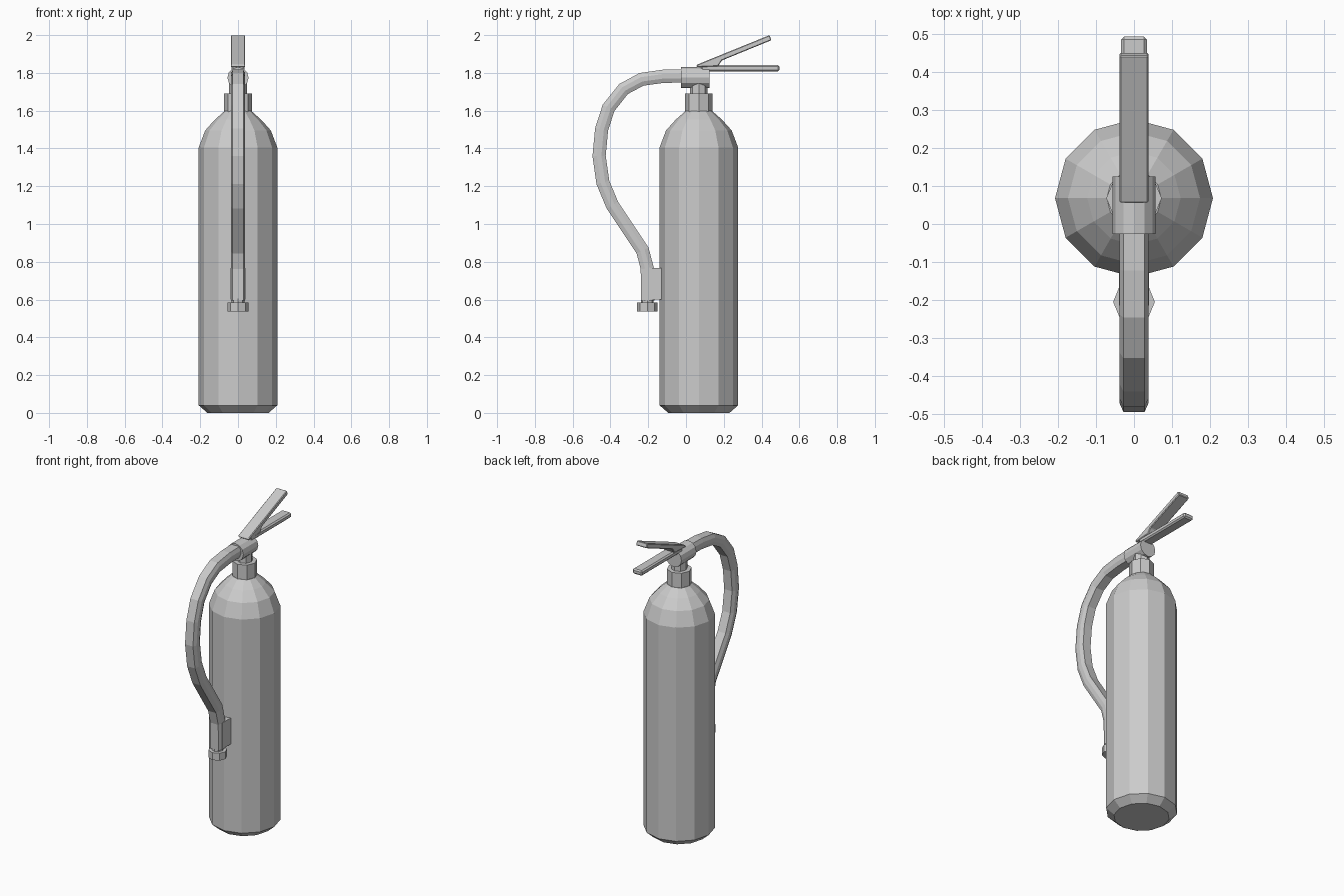
import bpy, bmesh, math
from mathutils import Vector

if "Cube" in bpy.data.objects:
    bpy.data.objects.remove(bpy.data.objects["Cube"])


def finish(name, bm):
    bmesh.ops.recalc_face_normals(bm, faces=bm.faces)
    mesh = bpy.data.meshes.new(name)
    bm.to_mesh(mesh)
    bm.free()
    obj = bpy.data.objects.new(name, mesh)
    bpy.context.collection.objects.link(obj)
    return obj


def loft(name, rings):
    """Skin a list of equal-length closed rings and cap both ends."""
    bm = bmesh.new()
    loops = [[bm.verts.new(p) for p in ring] for ring in rings]
    n = len(loops[0])
    for a, b in zip(loops, loops[1:]):
        for i in range(n):
            j = (i + 1) % n
            bm.faces.new((a[i], a[j], b[j], b[i]))
    bm.faces.new(loops[0])
    bm.faces.new(loops[-1])
    return finish(name, bm)


def lathe(name, profile, sides, y):
    """Upright turned part from (radius, z) pairs."""
    angles = [math.tau * i / sides for i in range(sides)]
    return loft(name, [[(r * math.cos(a), y + r * math.sin(a), z) for a in angles]
                       for r, z in profile])


def bar(name, outline, half_width, bevel=0.0):
    """Extrude a (y, z) outline symmetrically across x."""
    obj = loft(name, [[(x, y, z) for y, z in outline] for x in (-half_width, half_width)])
    if bevel:
        mod = obj.modifiers.new("Bevel", 'BEVEL')
        mod.width = bevel
        mod.segments = 1
    return obj


BODY_Y = 0.068

# Cylinder body with chamfered foot and domed shoulder
lathe("tank", [(0.162, 0), (0.208, 0.04), (0.208, 1.405), (0.174, 1.495),
               (0.123, 1.552), (0.072, 1.597)], 12, BODY_Y)

# Neck collar and valve stem
lathe("neck_collar", [(0.073, 1.59), (0.073, 1.69)], 8, BODY_Y)
lathe("valve_stem", [(0.047, 1.68), (0.047, 1.76)], 8, BODY_Y)

# Horizontal valve barrel
circle = [math.tau * i / 12 for i in range(12)]
loft("valve_barrel", [[(0.056 * math.cos(a), y, 1.775 + 0.056 * math.sin(a)) for a in circle]
                      for y in (-0.026, 0.125)])

# Hose swept along its curve in the yz plane
path = [Vector(p) for p in [
    (0.0, 1.784), (-0.12, 1.782), (-0.235, 1.766), (-0.33, 1.715), (-0.41, 1.615),
    (-0.447, 1.5), (-0.46, 1.36), (-0.44, 1.22), (-0.39, 1.1), (-0.30, 0.965),
    (-0.23, 0.86), (-0.205, 0.765), (-0.203, 0.595)]]
quarter = [(0.038, 0.012), (0.028, 0.035)]
section = (quarter + [(-x, h) for x, h in reversed(quarter)]
           + [(-x, -h) for x, h in quarter] + [(x, -h) for x, h in reversed(quarter)])
rings = []
for i, p in enumerate(path):
    t = (path[min(i + 1, len(path) - 1)] - path[max(i - 1, 0)]).normalized()
    normal = Vector((-t.y, t.x))
    rings.append([(x, p.x + normal.x * h, p.y + normal.y * h) for x, h in section])
loft("hose", rings)

# Hose nozzle tip and the short neck above it
lathe("nozzle_neck", [(0.034, 0.57), (0.034, 0.605)], 8, -0.205)
lathe("nozzle_tip", [(0.055, 0.537), (0.055, 0.584)], 8, -0.205)

# Clip block holding the hose to the tank
bar("hose_clip", [(-0.215, 0.6), (-0.125, 0.6), (-0.125, 0.767), (-0.215, 0.767)], 0.04)

# Fixed carrying handle and angled squeeze lever
bar("carry_handle", [(0.08, 1.808), (0.494, 1.808), (0.494, 1.841), (0.08, 1.841)],
    0.034, 0.008)
bar("squeeze_lever", [(0.056, 1.83), (0.17, 1.835), (0.19, 1.866), (0.452, 1.973),
                      (0.443, 2.0), (0.098, 1.86), (0.056, 1.842)], 0.038, 0.004)
